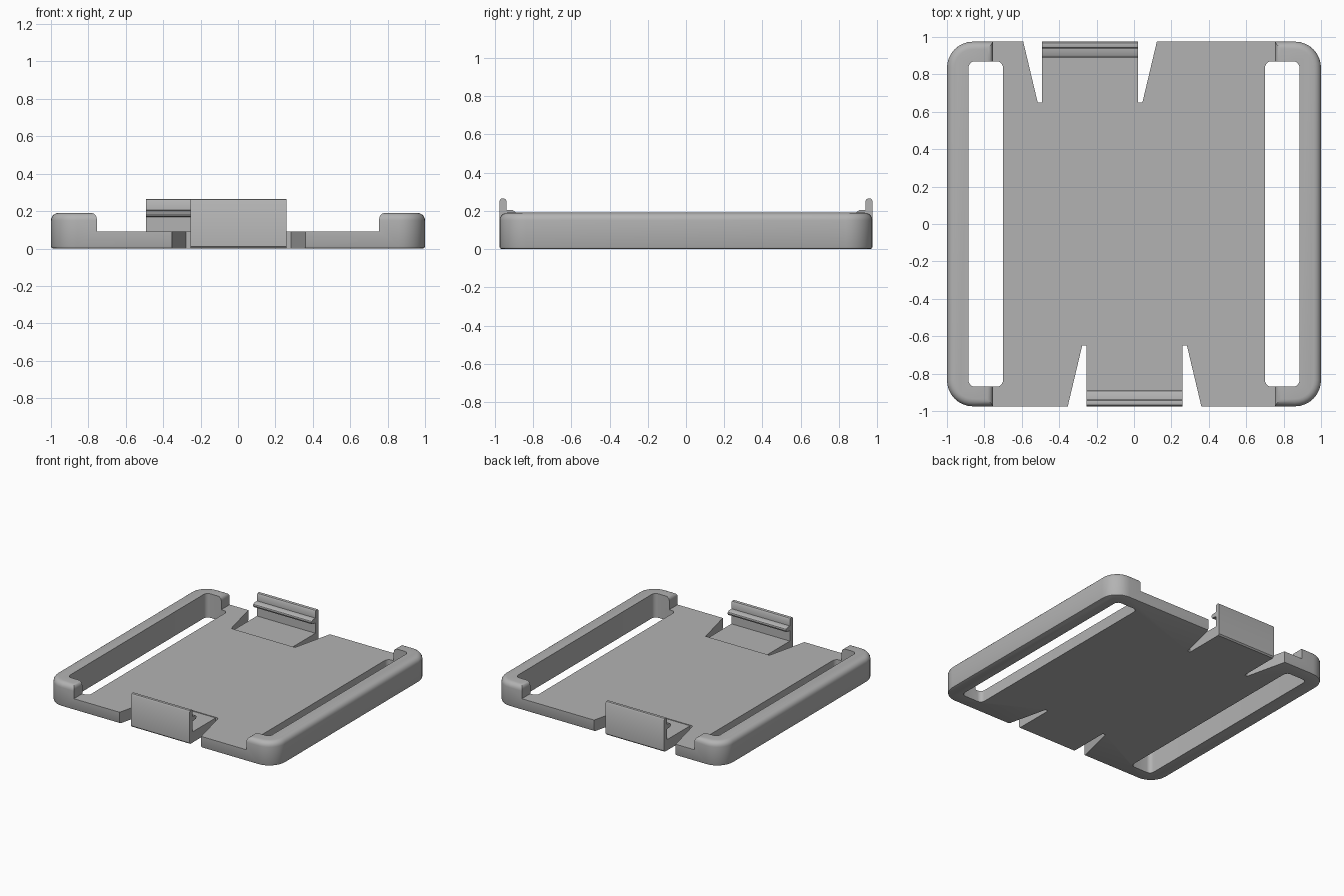
import bpy, bmesh, math
from mathutils import Vector

cube = bpy.data.objects.get("Cube")
if cube:
    bpy.data.objects.remove(cube, do_unlink=True)

GREY = (0.45, 0.45, 0.45, 1)
grey = bpy.data.materials.new("plain grey")
grey.use_nodes = True
grey.diffuse_color = GREY
grey.node_tree.nodes["Principled BSDF"].inputs["Base Color"].default_value = GREY


def rounded_rect(x0, x1, y0, y1, r, steps=8):
    """Counter-clockwise outline with rounded corners."""
    pts = []
    corners = [(x1 - r, y1 - r), (x0 + r, y1 - r), (x0 + r, y0 + r), (x1 - r, y0 + r)]
    for i, (cx, cy) in enumerate(corners):
        for k in range(steps + 1):
            a = math.pi / 2 * (i + k / steps)
            pts.append((cx + r * math.cos(a), cy + r * math.sin(a)))
    return pts


def prism(name, outline, lo, hi, place, bevels=()):
    """Extrude a 2D outline; place(u, v, w) gives the 3D point."""
    bm = bmesh.new()
    low = [bm.verts.new(place(u, v, lo)) for u, v in outline]
    high = [bm.verts.new(place(u, v, hi)) for u, v in outline]
    n = len(outline)
    bm.faces.new(low)
    bm.faces.new(high)
    for i in range(n):
        j = (i + 1) % n
        bm.faces.new((low[i], low[j], high[j], high[i]))
    bmesh.ops.recalc_face_normals(bm, faces=bm.faces)
    for level, width, segs in bevels:
        edges = [e for e in bm.edges if all(abs(v.co.z - level) < 1e-4 for v in e.verts)]
        bmesh.ops.bevel(bm, geom=edges, offset=width, segments=segs,
                        profile=0.5, affect='EDGES')
    mesh = bpy.data.meshes.new(name)
    bm.to_mesh(mesh)
    bm.free()
    mesh.materials.append(grey)
    ob = bpy.data.objects.new(name, mesh)
    bpy.context.collection.objects.link(ob)
    return ob


def upright(u, v, w):
    return Vector((u, v, w))


def along_y(u, v, w):
    return Vector((u, w, v))


def activate(ob):
    bpy.ops.object.select_all(action='DESELECT')
    ob.select_set(True)
    bpy.context.view_layer.objects.active = ob


def cut(ob, cutter):
    cutter.hide_render = True
    mod = ob.modifiers.new("cut", 'BOOLEAN')
    mod.operation = 'DIFFERENCE'
    mod.solver = 'EXACT'
    mod.object = cutter
    activate(ob)
    bpy.ops.object.modifier_apply(modifier=mod.name)
    bpy.data.objects.remove(cutter, do_unlink=True)


def smooth(ob):
    activate(ob)
    bpy.ops.object.shade_smooth_by_angle(angle=math.radians(35))


HALF_Y, RIM, DECK = 0.975, 0.19, 0.09

# Rounded body, full rim height
body = prism("base_plate", rounded_rect(-1, 1, -HALF_Y, HALF_Y, 0.14), 0, RIM,
             upright, [(RIM, 0.04, 5), (0, 0.012, 2)])

# Recess that leaves the raised side rims, with rounded hook ends
side = [(0.755, DECK), (0.755, 0.16)]
side += [(0.785 - 0.03 * math.cos(a), 0.16 + 0.03 * math.sin(a))
         for a in (math.pi / 8, math.pi / 4, math.pi * 3 / 8)]
side += [(0.785, RIM), (0.785, 0.3)]
recess = side + [(-x, z) for x, z in reversed(side)]
cut(body, prism("recess_cutter", recess, -1.2, 1.2, along_y))

# Strap slots
for s in (-1, 1):
    x0, x1 = sorted((s * 0.7, s * 0.885))
    cut(body, prism("slot_cutter", rounded_rect(x0, x1, -0.87, 0.87, 0.035, 5),
                    -0.1, 0.4, upright))

# Clip cross-section: tongue, upright wall and catch ridge
clip_profile = [
    (0.65, 0), (0.965, 0), (HALF_Y, 0.01), (HALF_Y, 0.253), (0.968, 0.263),
    (0.957, 0.265), (0.945, 0.262), (0.938, 0.252), (0.938, 0.205), (0.905, 0.203),
    (0.893, 0.195), (0.89, 0.185), (0.895, 0.173), (0.938, 0.168),
    (0.938, 0.085), (0.65, 0.085)]

# Flared notches with a spring clip in each
for name, s, cx in (("back_clip", 1, -0.235), ("front_clip", -1, 0.003)):
    notch = [(cx - 0.28, s * 0.65), (cx + 0.28, s * 0.65),
             (cx + 0.375, s * 1.05), (cx - 0.375, s * 1.05)]
    cut(body, prism("notch_cutter", notch, -0.1, 0.4, upright))
    clip = prism(name, clip_profile, cx - 0.256, cx + 0.256,
                 lambda u, v, w: Vector((w, s * u, v)))
    smooth(clip)

smooth(body)
